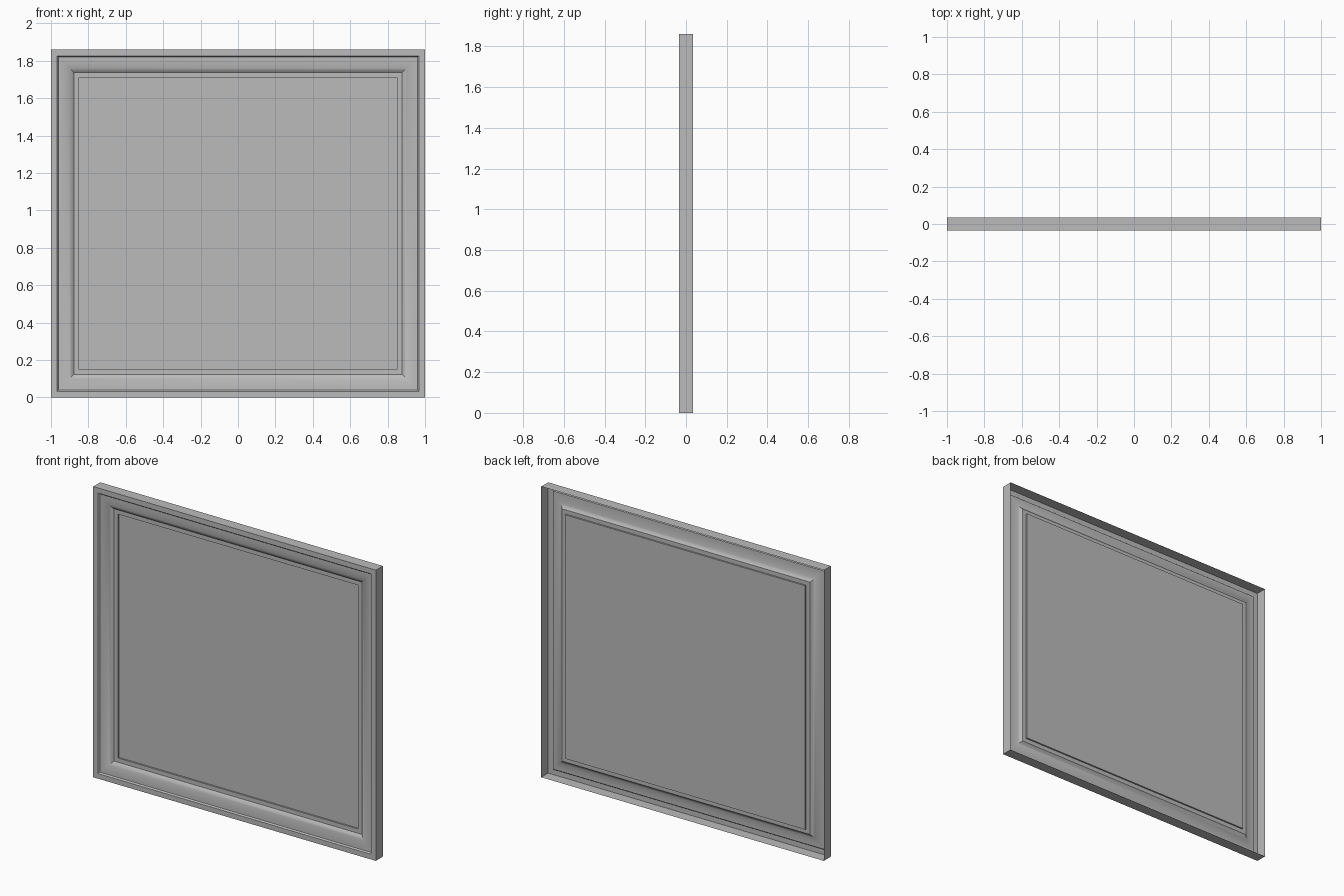
import bpy
import bmesh
import math

if "Cube" in bpy.data.objects:
    bpy.data.objects.remove(bpy.data.objects["Cube"])

WIDTH, HEIGHT, DEPTH = 2.0, 1.86, 0.07
FRONT = -DEPTH / 2

paint = bpy.data.materials.new("plain_grey")
paint.use_nodes = True
grey = (0.5, 0.5, 0.5, 1)
paint.diffuse_color = grey
paint.node_tree.nodes["Principled BSDF"].inputs["Base Color"].default_value = grey


def ring(bm, inset, depth):
    """Rectangle of four corners, inset from the outline and set back from the front."""
    x = WIDTH / 2 - inset
    low, high = inset, HEIGHT - inset
    corners = ((-x, low), (x, low), (x, high), (-x, high))
    return [bm.verts.new((cx, FRONT + depth, cz)) for cx, cz in corners]


# Section from the open back edge, over the rim and in to the panel
section = [(0, DEPTH), (0, 0), (0.033, 0), (0.04, 0.009)]

# Rounded moulding that steepens towards the panel
STEPS = 8
for i in range(1, STEPS + 1):
    t = i / STEPS * math.radians(65)
    across = math.sin(t) / math.sin(math.radians(65))
    drop = (1 - math.cos(t)) / (1 - math.cos(math.radians(65)))
    section.append((0.04 + 0.083 * across, 0.009 + 0.026 * drop))

# Flat fillet and the small step down to the panel
section += [(0.15, 0.035), (0.15, 0.045)]

bm = bmesh.new()
rings = [ring(bm, inset, depth) for inset, depth in section]
for outer, inner in zip(rings, rings[1:]):
    for i in range(4):
        j = (i + 1) % 4
        bm.faces.new((outer[i], outer[j], inner[j], inner[i]))
bm.faces.new(rings[-1])

mesh = bpy.data.meshes.new("moulded_panel")
bm.to_mesh(mesh)
bm.free()
mesh.materials.append(paint)

panel = bpy.data.objects.new("moulded_panel", mesh)
bpy.context.collection.objects.link(panel)
bpy.ops.object.select_all(action="DESELECT")
panel.select_set(True)
bpy.context.view_layer.objects.active = panel
bpy.ops.object.shade_smooth_by_angle(angle=math.radians(30))
